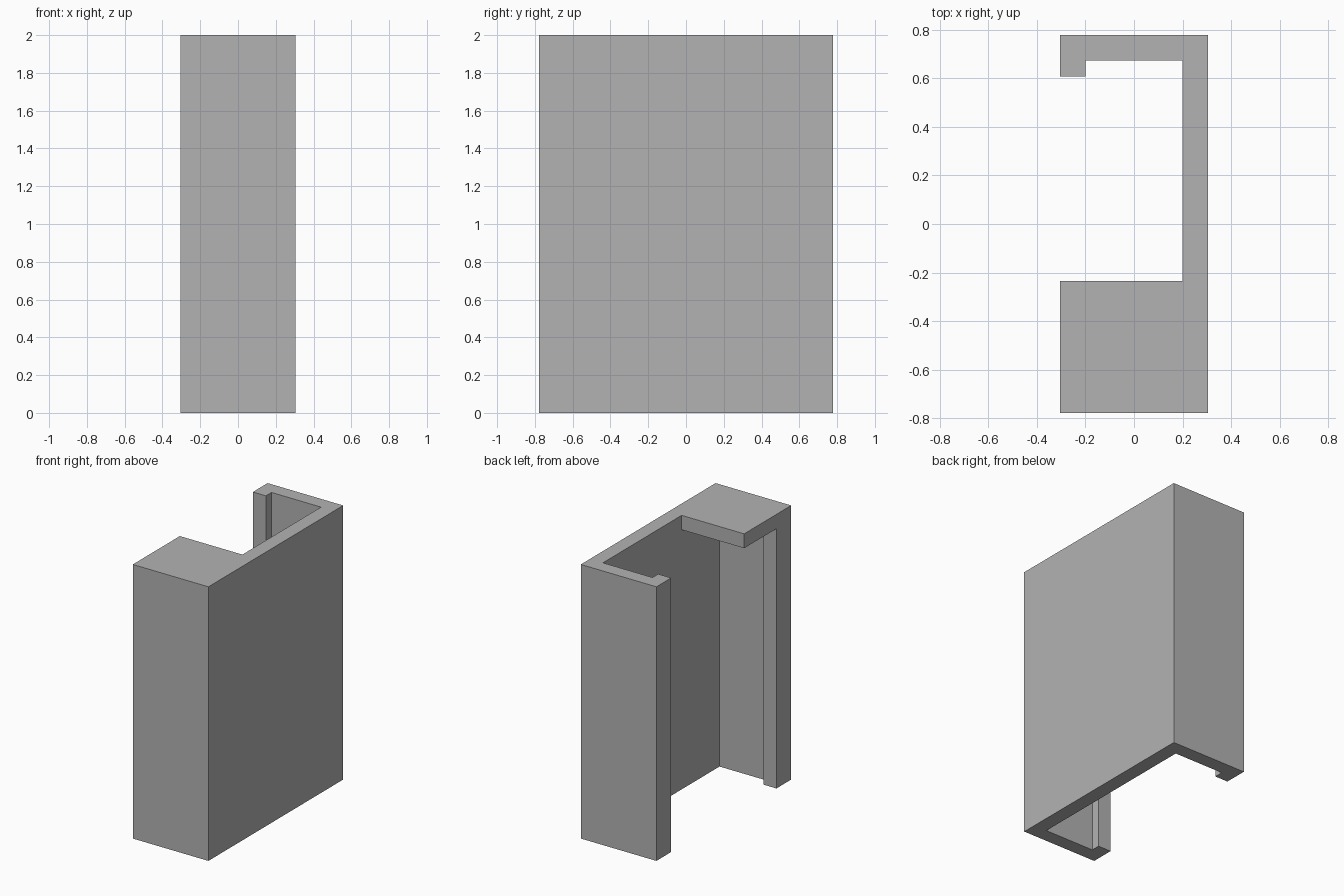
import bpy
import bmesh

W, D, H = 0.305, 0.777, 2.0     # half width, half depth, height
T = 0.105                       # wall thickness
LIP = 0.17                      # depth of the returned lips
COVER_EDGE = -0.235             # where the top cover ends

if "Cube" in bpy.data.objects:
    bpy.data.objects.remove(bpy.data.objects["Cube"], do_unlink=True)

grey = bpy.data.materials.new("plain_grey")
grey.use_nodes = True
colour = (0.45, 0.45, 0.45, 1)
grey.diffuse_color = colour
grey.node_tree.nodes["Principled BSDF"].inputs["Base Color"].default_value = colour


def extrude_profile(name, points, z0, z1):
    """Closed prism from an outline in the ground plane."""
    bm = bmesh.new()
    base = bm.faces.new([bm.verts.new((x, y, z0)) for x, y in points])
    top = bmesh.ops.extrude_face_region(bm, geom=[base], use_keep_orig=True)
    verts = [v for v in top["geom"] if isinstance(v, bmesh.types.BMVert)]
    bmesh.ops.translate(bm, verts=verts, vec=(0, 0, z1 - z0))
    bmesh.ops.recalc_face_normals(bm, faces=bm.faces)
    mesh = bpy.data.meshes.new(name)
    bm.to_mesh(mesh)
    bm.free()
    mesh.materials.append(grey)
    obj = bpy.data.objects.new(name, mesh)
    bpy.context.collection.objects.link(obj)
    return obj


# Lipped channel: the back half of the outline, mirrored to the front
half = [(W, D), (-W, D), (-W, D - LIP), (T - W, D - LIP), (T - W, D - T), (W - T, D - T)]
outline = half + [(x, -y) for x, y in reversed(half)]
channel = extrude_profile("lipped_channel", outline, 0, H)

# Cover closing the top of the front end
cover = extrude_profile("top_cover", [(-W, -D), (W, -D), (W, COVER_EDGE), (-W, COVER_EDGE)], H - T, H)

# Fuse both parts into one clean solid
union = channel.modifiers.new("join_cover", 'BOOLEAN')
union.operation = 'UNION'
union.solver = 'EXACT'
union.object = cover
bpy.context.view_layer.objects.active = channel
bpy.ops.object.modifier_apply(modifier=union.name)
bpy.data.objects.remove(cover, do_unlink=True)

# Merge coplanar faces left by the join
bm = bmesh.new()
bm.from_mesh(channel.data)
bmesh.ops.remove_doubles(bm, verts=bm.verts, dist=0.0005)
bmesh.ops.dissolve_limit(bm, angle_limit=0.01, verts=bm.verts, edges=bm.edges)
bm.to_mesh(channel.data)
bm.free()
